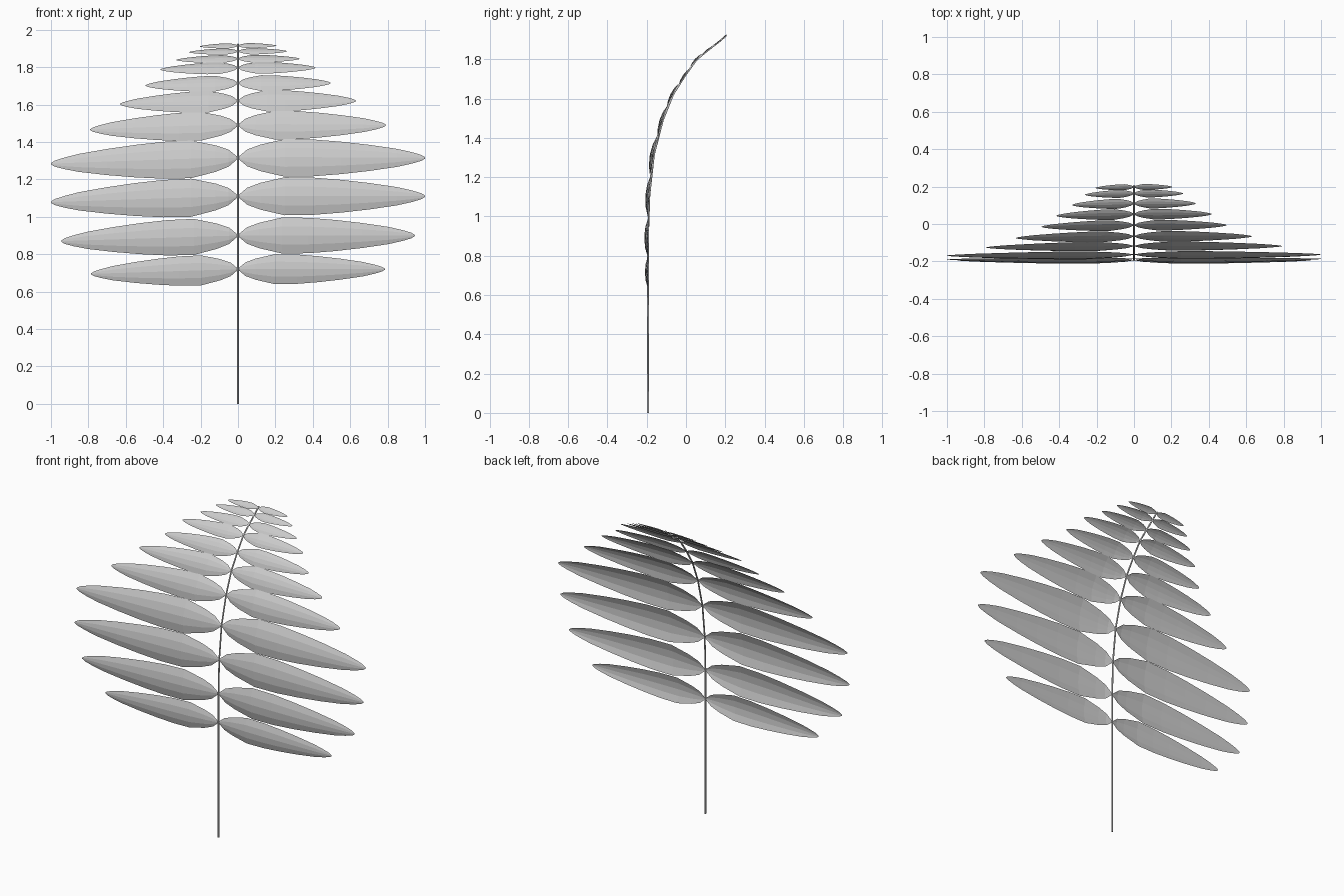
import bpy, bmesh, math
from mathutils import Vector

if "Cube" in bpy.data.objects:
    bpy.data.objects.remove(bpy.data.objects["Cube"])

# Leaf pair nodes along the stem: y, z, leaf length
NODES = [(-.193, .72, .785), (-.193, .90, .945), (-.186, 1.11, 1.0), (-.163, 1.315, 1.0),
         (-.118, 1.49, .79), (-.066, 1.62, .63), (-.006, 1.715, .495), (.053, 1.797, .415),
         (.11, 1.845, .33), (.163, 1.885, .262), (.198, 1.915, .205)]
# Leaf outline: fraction of length, half width
OUTLINE = [(0, .004), (.05, .046), (.12, .072), (.25, .102), (.4, .1), (.55, .088),
           (.7, .071), (.85, .049), (.93, .031), (.98, .016), (1, .004)]
ACROSS = (-1, -.5, 0, .5, 1)
STEM = [Vector((0, -.193, 0)), Vector((0, -.193, .5))] + [Vector((0, y, z)) for y, z, _ in NODES] \
    + [Vector((0, .206, 1.922))]


def make_leaf(name, base, tangent, length, side):
    # cupped blade bulging to the front, in the plane of the stem tangent
    normal = Vector((0, -tangent.z, tangent.y))
    droop = 0 if side > 0 else -.032
    bm = bmesh.new()
    rows = []
    for t, w in OUTLINE:
        row = []
        for a in ACROSS:
            bulge = .2 * w * (1 - a * a)
            p = base + length * (Vector((side * t, 0, 0)) + tangent * (a * w + droop * t) + normal * bulge)
            row.append(bm.verts.new(p))
        rows.append(row)
    for r0, r1 in zip(rows, rows[1:]):
        for i in range(len(ACROSS) - 1):
            quad = [r0[i], r1[i], r1[i + 1], r0[i + 1]]
            bm.faces.new(quad if side > 0 else quad[::-1])
    mesh = bpy.data.meshes.new(name)
    bm.to_mesh(mesh)
    bm.free()
    bpy.context.collection.objects.link(bpy.data.objects.new(name, mesh))


# Leaf pairs
for i, (y, z, length) in enumerate(NODES):
    k = i + 2
    tangent = (STEM[k + 1] - STEM[k - 1]).normalized()
    for side, label in ((1, "right"), (-1, "left")):
        make_leaf(f"leaf_{label}_{i + 1}", STEM[k], tangent, length, side)

# Stem: thin tube swept along the nodes
curve = bpy.data.curves.new("stem", "CURVE")
curve.dimensions = "3D"
curve.bevel_depth = .005
curve.bevel_resolution = 1
curve.use_fill_caps = True
spline = curve.splines.new("POLY")
spline.points.add(len(STEM) - 1)
for point, p in zip(spline.points, STEM):
    point.co = (*p, 1)
bpy.context.collection.objects.link(bpy.data.objects.new("stem", curve))
